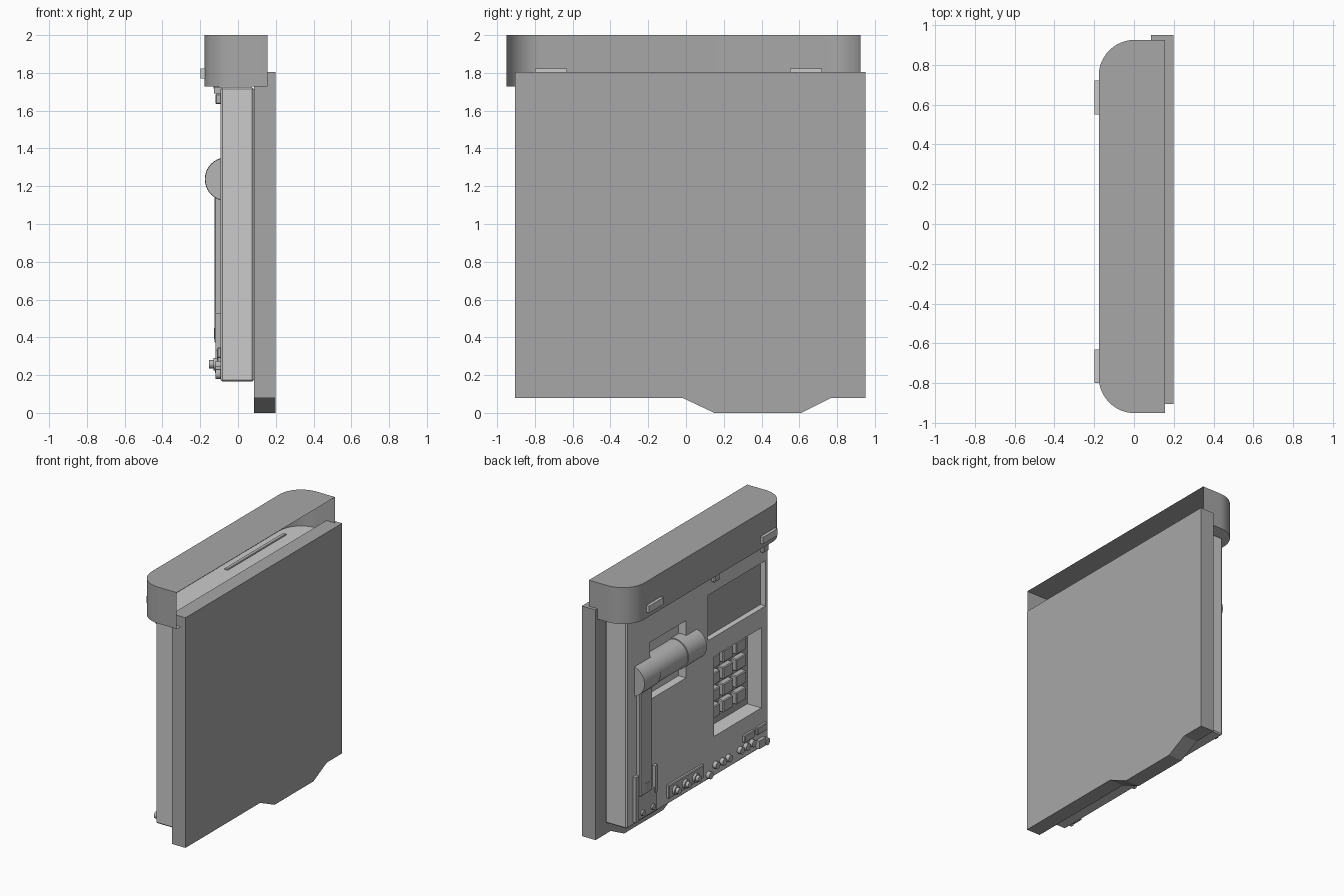
import bpy, bmesh, math
from mathutils import Matrix, Vector

if "Cube" in bpy.data.objects:
    bpy.data.objects.remove(bpy.data.objects["Cube"])

def grey(name, v):
    m = bpy.data.materials.new(name)
    m.diffuse_color = (v, v, v, 1)
    m.use_nodes = True
    m.node_tree.nodes["Principled BSDF"].inputs["Base Color"].default_value = m.diffuse_color
    return m

DARK, MID, LIGHT = grey("dark_grey", .39), grey("mid_grey", .47), grey("light_grey", .6)

def finish(name, bm, mat=DARK, smooth=False):
    me = bpy.data.meshes.new(name)
    bm.to_mesh(me)
    bm.free()
    me.materials.append(mat)
    ob = bpy.data.objects.new(name, me)
    bpy.context.collection.objects.link(ob)
    bpy.ops.object.select_all(action='DESELECT')
    ob.select_set(True)
    bpy.context.view_layer.objects.active = ob
    if smooth:
        bpy.ops.object.shade_smooth_by_angle(angle=math.radians(35))
    return ob

def box(name, x, y, z, bevel=0.0, mat=MID):
    bm = bmesh.new()
    bmesh.ops.create_cube(bm, size=1)
    for v in bm.verts:
        v.co = Vector([(r[0] + r[1]) / 2 + c * (r[1] - r[0]) for c, r in zip(v.co, (x, y, z))])
    if bevel:
        bmesh.ops.bevel(bm, geom=bm.edges[:], offset=bevel, segments=1, affect='EDGES')
    return finish(name, bm, mat)

def cylinder(name, a, b, radius, sides=16, mat=MID):
    a, b = Vector(a), Vector(b)
    bm = bmesh.new()
    rot = (b - a).to_track_quat('Z', 'Y').to_matrix().to_4x4()
    bmesh.ops.create_cone(bm, cap_ends=True, segments=sides, radius1=radius, radius2=radius,
                          depth=(b - a).length, matrix=Matrix.Translation((a + b) / 2) @ rot)
    return finish(name, bm, mat, True)

def cut(target, x, y, z):
    c = box("cutter", x, y, z, mat=LIGHT)
    m = target.modifiers.new("recess", 'BOOLEAN')
    m.operation, m.solver, m.object = 'DIFFERENCE', 'EXACT', c
    bpy.context.view_layer.objects.active = target
    bpy.ops.object.modifier_apply(modifier=m.name)
    bpy.data.objects.remove(c)

# Wall plate with the tapered lower lip
profile = [(-.905, .08), (-.02, .08), (.15, 0), (.61, 0), (.77, .08),
           (.95, .08), (.95, 1.805), (-.905, 1.805)]
bm = bmesh.new()
f = bm.faces.new([bm.verts.new((.085, y, z)) for y, z in profile])
r = bmesh.ops.extrude_face_region(bm, geom=[f])
bmesh.ops.translate(bm, vec=(.113, 0, 0), verts=[v for v in r['geom'] if isinstance(v, bmesh.types.BMVert)])
bmesh.ops.recalc_face_normals(bm, faces=bm.faces)
finish("wall_plate", bm)

# Hood: rounded shell with top and floor, open at the back
outline = [(.157, .925)]
for yc, start in ((.745, 90), (-.77, 180)):
    for i in range(13):
        a = math.radians(start + i * 7.5)
        outline.append((.003 + .18 * math.cos(a), yc + .18 * math.sin(a)))
outline.append((.157, -.95))
bm = bmesh.new()
low = [bm.verts.new((x, y, 1.727)) for x, y in outline]
top = [bm.verts.new((x, y, 2.0)) for x, y in outline]
for i in range(len(outline) - 1):
    bm.faces.new((low[i], low[i + 1], top[i + 1], top[i]))
bm.faces.new(top)
floor = bm.faces.new(low[::-1])
bmesh.ops.recalc_face_normals(bm, faces=bm.faces)
floor.material_index = 1
hood = finish("hood", bm, DARK, True)
hood.data.materials.append(LIGHT)
for y in (-.715, .635):
    box("hood_tab", (-.198, -.165), (y - .085, y + .085), (1.77, 1.822), mat=LIGHT)
box("hood_lamp", (-.13, -.1), (.02, .72), (1.715, 1.735), .004)

# Main body with screen, keypad and handset recesses
body = box("body", (-.092, .084), (-.845, .835), (.165, 1.724), .009, LIGHT)
cut(body, (-.2, -.045), (-.81, -.13), (1.21, 1.55))
cut(body, (-.2, .03), (-.76, -.2), (.465, 1.065))
cut(body, (-.2, -.03), (.13, .56), (1.03, 1.46))
box("screen", (-.05, -.042), (-.81, -.13), (1.21, 1.55), mat=DARK)
box("keypad_back", (.024, .04), (-.76, -.2), (.465, 1.065), mat=DARK)

# Keypad, three by four
for col in range(3):
    for row in range(4):
        y, z = -.63 + col * .155, .585 + row * .125
        box("key", (-.02, .03), (y - .06, y + .06), (z - .045, z + .045), .006)

# Handset: two end caps joined by a slimmer grip
for name, y0, y1, rad in (("handset_cap", .74, .55, .114), ("handset_grip", .55, .22, .108),
                          ("handset_ring", .22, .19, .116), ("handset_cap", .19, 0, .114)):
    cylinder(name, (-.06, y0, 1.237), (-.06, y1, 1.237), rad, 40)
box("handset_arm", (-.125, -.085), (.575, .72), (.37, 1.17), .006)
box("arm_latch", (-.127, -.12), (.61, .66), (.39, .45), mat=DARK)

# Lower cradle with side prongs and screws
box("cradle_base", (-.108, -.085), (.5, .76), (.19, .37))
box("cradle_prong", (-.118, -.085), (.725, .76), (.19, .53))
box("cradle_prong", (-.118, -.085), (.5, .53), (.33, .53))
for y in (.67, .55):
    cylinder("cradle_screw", (-.1, y, .23), (-.122, y, .23), .02)

# Socket strip and connector row
box("socket_strip", (-.112, -.085), (-.06, .36), (.215, .315), .005)
for y in (.29, .17, .05):
    cylinder("socket_collar", (-.1, y, .258), (-.13, y, .258), .033)
    cylinder("socket_pin", (-.12, y, .258), (-.153, y, .258), .022)
for y, z in ((-.13, .205), (-.21, .25), (-.29, .245), (-.36, .245),
             (-.5, .25), (-.57, .25), (-.64, .25), (-.8, .205)):
    cylinder("connector", (-.085, y, z), (-.12, y, z), .026)
for y in (-.6, -.75):
    box("port_cover", (-.112, -.085), (y - .06, y + .06), (.29, .345), .005)
box("corner_bracket", (-.118, -.085), (-.78, -.7), (.185, .245))

# Small clips below the hood
for y in (-.2, -.78):
    box("hood_clip", (-.12, -.085), (y - .03, y + .03), (1.635, 1.69), .006)
    box("hood_clip_stem", (-.128, -.085), (y - .018, y + .018), (1.69, 1.724))
